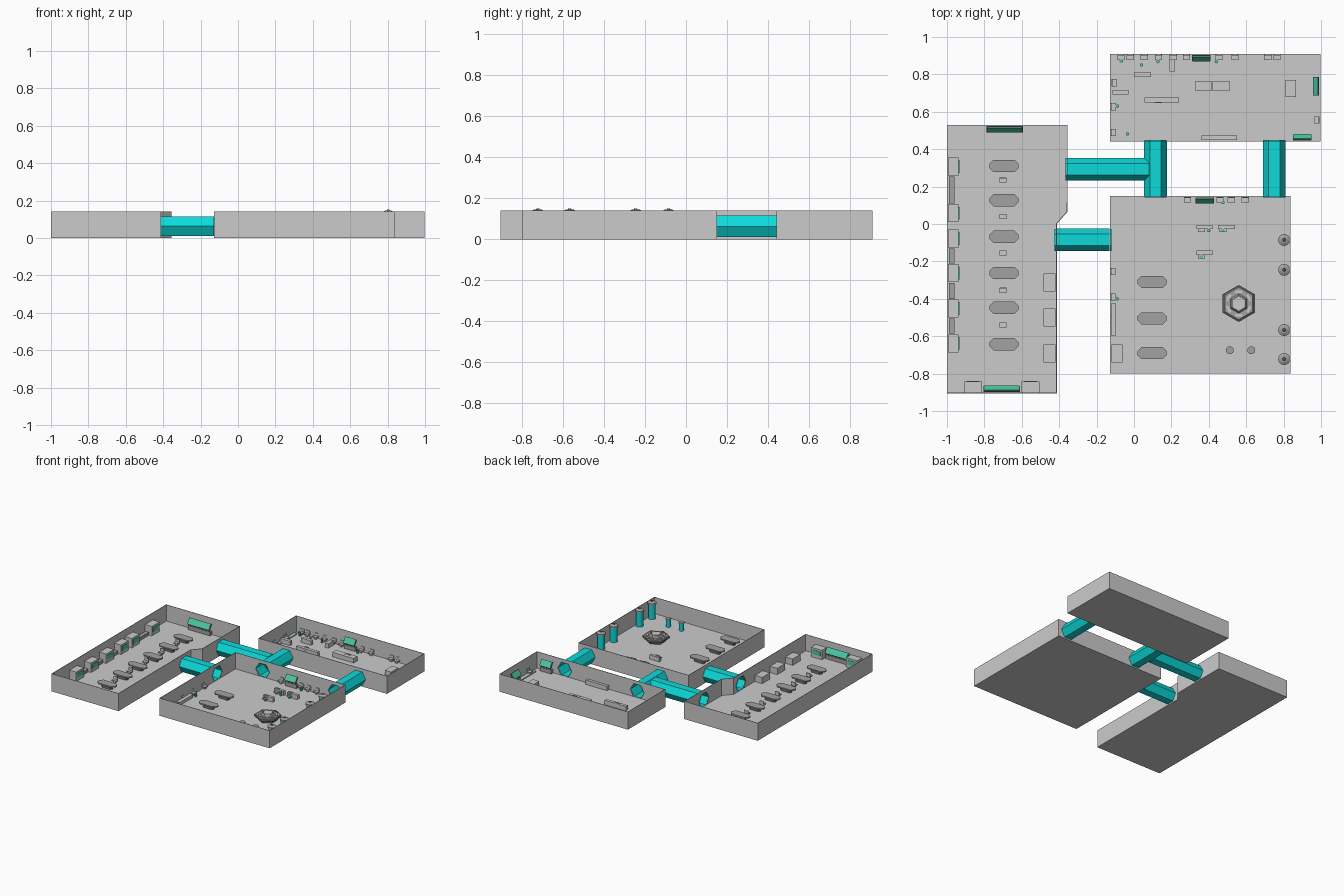
import bpy, bmesh, math
from mathutils import Matrix, Vector

if "Cube" in bpy.data.objects:
    bpy.data.objects.remove(bpy.data.objects["Cube"])

def material(name, rgb):
    m = bpy.data.materials.new(name)
    m.diffuse_color = (*rgb, 1)
    m.use_nodes = True
    m.node_tree.nodes["Principled BSDF"].inputs["Base Color"].default_value = m.diffuse_color
    return m

GREY = material("hull grey", (0.60, 0.60, 0.60))
MID = material("furniture grey", (0.36, 0.36, 0.36))
DARK = material("dark metal", (0.17, 0.17, 0.17))
CYAN = material("corridor cyan", (0.004, 0.70, 0.70))
GREEN = material("screen green", (0.07, 0.60, 0.38))
F, H, T = 0.01, 0.14, 0.005     # floor top, wall top, wall thickness

def finish(name, bm, mat):
    bmesh.ops.recalc_face_normals(bm, faces=bm.faces)
    me = bpy.data.meshes.new(name)
    bm.to_mesh(me)
    bm.free()
    me.materials.append(mat)
    ob = bpy.data.objects.new(name, me)
    bpy.context.collection.objects.link(ob)
    return ob

def block(name, size, mat, matrix):
    bm = bmesh.new()
    bmesh.ops.create_cube(bm, size=1, matrix=matrix @ Matrix.Diagonal((*size, 1)))
    return finish(name, bm, mat)

def box(name, x0, x1, y0, y1, z1, mat=GREY, z0=F):
    return block(name, (x1 - x0, y1 - y0, z1 - z0), mat,
                 Matrix.Translation(((x0 + x1) / 2, (y0 + y1) / 2, (z0 + z1) / 2)))

def cone(name, x, y, z0, z1, r0, r1, n, mat, turn=0):
    bm = bmesh.new()
    bmesh.ops.create_cone(bm, cap_ends=True, segments=n, radius1=r0, radius2=r1, depth=z1 - z0,
                          matrix=Matrix.Translation((x, y, (z0 + z1) / 2)) @ Matrix.Rotation(turn, 4, 'Z'))
    return finish(name, bm, mat)

def prism(name, pts, z0, z1, mat):
    bm = bmesh.new()
    f = bm.faces.new([bm.verts.new((x, y, z0)) for x, y in pts])
    g = bmesh.ops.extrude_face_region(bm, geom=[f], use_keep_orig=True)
    bmesh.ops.translate(bm, verts=[v for v in g["geom"] if isinstance(v, bmesh.types.BMVert)], vec=(0, 0, z1 - z0))
    return finish(name, bm, mat)

# Hexagonal tube between two points
def hex_tube(name, p, q, r, mat, caps, z=0.0625):
    p, q = Vector((*p, z)), Vector((*q, z))
    d = (q - p).normalized()
    side = Vector((-d.y, d.x, 0))
    bm = bmesh.new()
    rings = [[bm.verts.new(c + side * r * math.cos(a * math.pi / 3) + Vector((0, 0, r * math.sin(a * math.pi / 3))))
              for a in range(6)] for c in (p, q)]
    for i in range(6):
        j = (i + 1) % 6
        bm.faces.new((rings[0][i], rings[0][j], rings[1][j], rings[1][i]))
    if caps:
        bm.faces.new(rings[0])
        bm.faces.new(rings[1])
    return finish(name, bm, mat)

# Corridors and matching doorway cutters
cutters = []
for name, p, q in (("lower_corridor", (-0.415, -0.085), (-0.13, -0.085)),
                   ("branch_corridor", (-0.356, 0.293), (0.08, 0.293)),
                   ("junction_corridor", (0.115, 0.15), (0.115, 0.44)),
                   ("right_corridor", (0.75, 0.15), (0.75, 0.44))):
    hex_tube(name, p, q, 0.0605, CYAN, False)
    d = (Vector(q) - Vector(p)).normalized() * 0.03
    ends = [p] if name == "branch_corridor" else [p, q]
    for e in ends:
        c = hex_tube("doorway_cutter", Vector(e) - d, Vector(e) + d, 0.0575, GREY, True, 0.064)
        c.hide_render = True
        c.hide_viewport = True
        cutters.append((c, Vector(e)))
    # hexagonal door frame rings inside the rooms
    for e, s in zip((p, q), (-1, 1)):
        if e in ends:
            fr = hex_tube("door_frame", Vector(e) + d * s * 0.1, Vector(e) + d * s * 0.3, 0.0595, CYAN, False, 0.0625)

# Open-topped rooms with doorways
def room(name, pts, doors):
    bm = bmesh.new()
    f = bm.faces.new([bm.verts.new((x, y, 0)) for x, y in pts])
    g = bmesh.ops.extrude_face_region(bm, geom=[f], use_keep_orig=True)
    bmesh.ops.translate(bm, verts=[v for v in g["geom"] if isinstance(v, bmesh.types.BMVert)], vec=(0, 0, H))
    bmesh.ops.recalc_face_normals(bm, faces=bm.faces)
    top = [f for f in bm.faces if f.calc_center_median().z > H - 1e-4]
    bmesh.ops.inset_region(bm, faces=top, thickness=T)
    g = bmesh.ops.extrude_discrete_faces(bm, faces=top)
    bmesh.ops.translate(bm, verts=list(g["faces"][0].verts), vec=(0, 0, F - H))
    ob = finish(name, bm, GREY)
    for i in doors:
        m = ob.modifiers.new("doorway", 'BOOLEAN')
        m.operation, m.object, m.solver = 'DIFFERENCE', cutters[i][0], 'EXACT'

def rect(x0, x1, y0, y1):
    return [(x0, y0), (x1, y0), (x1, y1), (x0, y1)]

room("left_room", [(-1, -0.905), (-0.413, -0.905), (-0.413, 0.0), (-0.355, 0.065), (-0.355, 0.53), (-1, 0.53)], (0, 2))
room("back_room", rect(-0.128, 0.997, 0.44, 0.91), (4, 6))
room("front_room", rect(-0.128, 0.837, -0.80, 0.15), (1, 3, 5))

# Bunk tables: eight-sided slab on a pedestal
def table(x, y):
    def octo(a, b, c):
        return [(x + sx * u, y + sy * v) for sx, sy, order in ((1, 1, 1), (-1, 1, -1), (-1, -1, 1), (1, -1, -1))
                for u, v in ((a, b - c), (a - c, b))[::order]]
    prism("table_top", octo(0.078, 0.033, 0.022), 0.036, 0.046, MID)
    prism("table_pedestal", octo(0.045, 0.016, 0.01), F, 0.036, DARK)

for y in (0.31, 0.127, -0.068, -0.262, -0.448, -0.643):
    table(-0.695, y)
for y in (-0.31, -0.505, -0.69):
    table(0.097, y)

# Chairs; angle 0 has the backrest on +y
def chair(x, y, angle=0):
    m = Matrix.Translation((x, y, 0)) @ Matrix.Rotation(angle, 4, 'Z')
    block("chair_seat", (0.038, 0.028, 0.008), GREY, m @ Matrix.Translation((0, 0, 0.028)))
    block("chair_post", (0.016, 0.014, 0.014), MID, m @ Matrix.Translation((0, 0, 0.017)))
    block("chair_back", (0.034, 0.005, 0.022), GREY, m @ Matrix.Translation((0, 0.012, 0.042)))

for y in (0.235, 0.04, -0.155, -0.355, -0.54):
    chair(-0.7, y)
for x in (-0.07, -0.02, 0.055, 0.13, 0.21, 0.28, 0.455, 0.54, 0.715, 0.765):
    chair(x, 0.892)
for x in (0.285, 0.46, 0.52, 0.595):
    chair(x, 0.13)
for x, y in ((0.36, -0.03), (0.475, -0.03), (0.36, -0.17), (0.45, 0.735), (0.13, 0.662)):
    chair(x, y)
for x, y in ((-0.112, -0.255), (-0.112, -0.39), (-0.112, -0.51), (-0.105, 0.755), (-0.11, 0.627), (-0.11, 0.49)):
    chair(x, y, math.pi / 2)
chair(0.978, 0.557, -math.pi / 2)

# Wall consoles: desk, keys and a tilted green screen; angle 0 backs onto +y
def console(x, y, w, angle=0):
    m = Matrix.Translation((x, y, 0)) @ Matrix.Rotation(angle, 4, 'Z')
    tilt = Matrix.Rotation(math.radians(-32), 4, 'X')
    block("console_desk", (w, 0.024, 0.03), MID, m @ Matrix.Translation((0, -0.014, F + 0.015)))
    s = m @ Matrix.Translation((0, -0.019, 0.075)) @ tilt
    block("screen_frame", (w, 0.006, 0.05), DARK, s)
    block("screen", (w * 0.94, 0.003, 0.044), GREEN, s @ Matrix.Translation((0, -0.004, 0)))
    n = max(3, round(w / 0.033))
    for i in range(n):
        block("console_key", (w / n * 0.5, 0.012, 0.012), DARK,
              m @ Matrix.Translation(((i + 0.5 - n / 2) * w / n, -0.02, 0.046)))

console(-0.692, 0.525, 0.195)
console(-0.707, -0.90, 0.195, math.pi)
console(0.378, 0.145, 0.098)
console(0.36, 0.905, 0.098)
console(0.992, 0.737, 0.098, -math.pi / 2)
console(0.90, 0.445, 0.098, math.pi)

# Wall lockers with green display fronts, and pipe runs between them
for y in (0.308, 0.058, -0.078, -0.262, -0.452, -0.638):
    box("wall_locker", -0.995, -0.937, y - 0.048, y + 0.048, 0.085)
    box("locker_display", -0.937, -0.934, y - 0.034, y + 0.034, 0.07, GREEN, 0.035)
for y0, y1 in ((0.11, 0.255), (-0.21, -0.13), (-0.40, -0.315), (-0.585, -0.505)):
    box("wall_shelf", -0.99, -0.96, y0, y1, 0.035, MID)
for y in (-0.312, -0.50, -0.692):
    box("side_locker", -0.483, -0.42, y - 0.048, y + 0.048, 0.06)
for x in (-0.862, -0.553):
    box("front_locker", x - 0.048, x + 0.048, -0.90, -0.842, 0.085)
    box("locker_display", x - 0.034, x + 0.034, -0.842, -0.839, 0.07, GREEN, 0.035)
box("corner_locker", -0.12, -0.062, -0.74, -0.645, 0.06)
box("wall_bench", -0.122, -0.095, -0.595, -0.425, 0.035)

# Desks: x0, x1, y0, y1
for d in ((0.335, 0.42, -0.028, -0.005), (0.45, 0.54, -0.028, -0.005), (0.335, 0.42, -0.165, -0.142),
          (0.325, 0.418, 0.715, 0.762), (0.42, 0.512, 0.715, 0.762), (0.81, 0.865, 0.68, 0.77),
          (0.055, 0.24, 0.65, 0.675), (0.36, 0.55, 0.45, 0.472), (0.0, 0.09, 0.785, 0.81),
          (0.19, 0.22, 0.815, 0.88), (-0.115, -0.03, 0.692, 0.717)):
    box("desk", *d, 0.045)
# Low floor steps along the back room sides
box("side_step", -0.122, -0.098, 0.446, 0.88, 0.018)
box("side_step", 0.962, 0.99, 0.5, 0.9, 0.018)

# Small green stools
for x, y in ((-0.068, 0.872), (0.04, 0.85), (0.128, 0.868), (-0.088, 0.63), (-0.035, 0.482), (0.44, 0.868),
             (-0.09, -0.40), (0.40, -0.035), (0.475, -0.035), (0.475, 0.115), (0.36, -0.175)):
    cone("stool", x, y, F, 0.038, 0.009, 0.009, 10, GREEN)

# Tall tanks with domed caps by the right wall
for y in (-0.085, -0.245, -0.567, -0.722):
    cone("tank", 0.803, y, F, 0.125, 0.027, 0.027, 16, CYAN)
    cone("tank_collar", 0.803, y, 0.125, 0.138, 0.032, 0.032, 16, MID)
    cone("tank_dome", 0.803, y, 0.138, 0.146, 0.032, 0.016, 16, MID)
    cone("tank_valve", 0.803, y, 0.146, 0.151, 0.009, 0.006, 10, DARK)
# Short tanks
for x in (0.512, 0.627):
    cone("short_tank", x, -0.675, F, 0.068, 0.018, 0.018, 14, CYAN)
    cone("short_tank_cap", x, -0.675, 0.068, 0.076, 0.021, 0.021, 14, MID)

# Hexagonal central console
hx, hy, q = 0.56, -0.425, math.pi / 6
cone("hub_base", hx, hy, F, 0.035, 0.07, 0.078, 6, DARK)
cone("hub_slab", hx, hy, 0.035, 0.048, 0.099, 0.099, 6, DARK)
cone("hub_top", hx, hy, 0.048, 0.052, 0.092, 0.086, 6, MID)
cone("hub_core", hx, hy, 0.052, 0.066, 0.052, 0.042, 6, MID)
cone("hub_cap", hx, hy, 0.066, 0.069, 0.036, 0.036, 6, GREY)
for i in range(6):
    a = q + i * math.pi / 3
    block("hub_panel", (0.014, 0.04, 0.006), GREY,
          Matrix.Translation((hx + 0.062 * math.cos(a - q + q), hy + 0.062 * math.sin(a), 0.055))
          @ Matrix.Rotation(a, 4, 'Z'))
